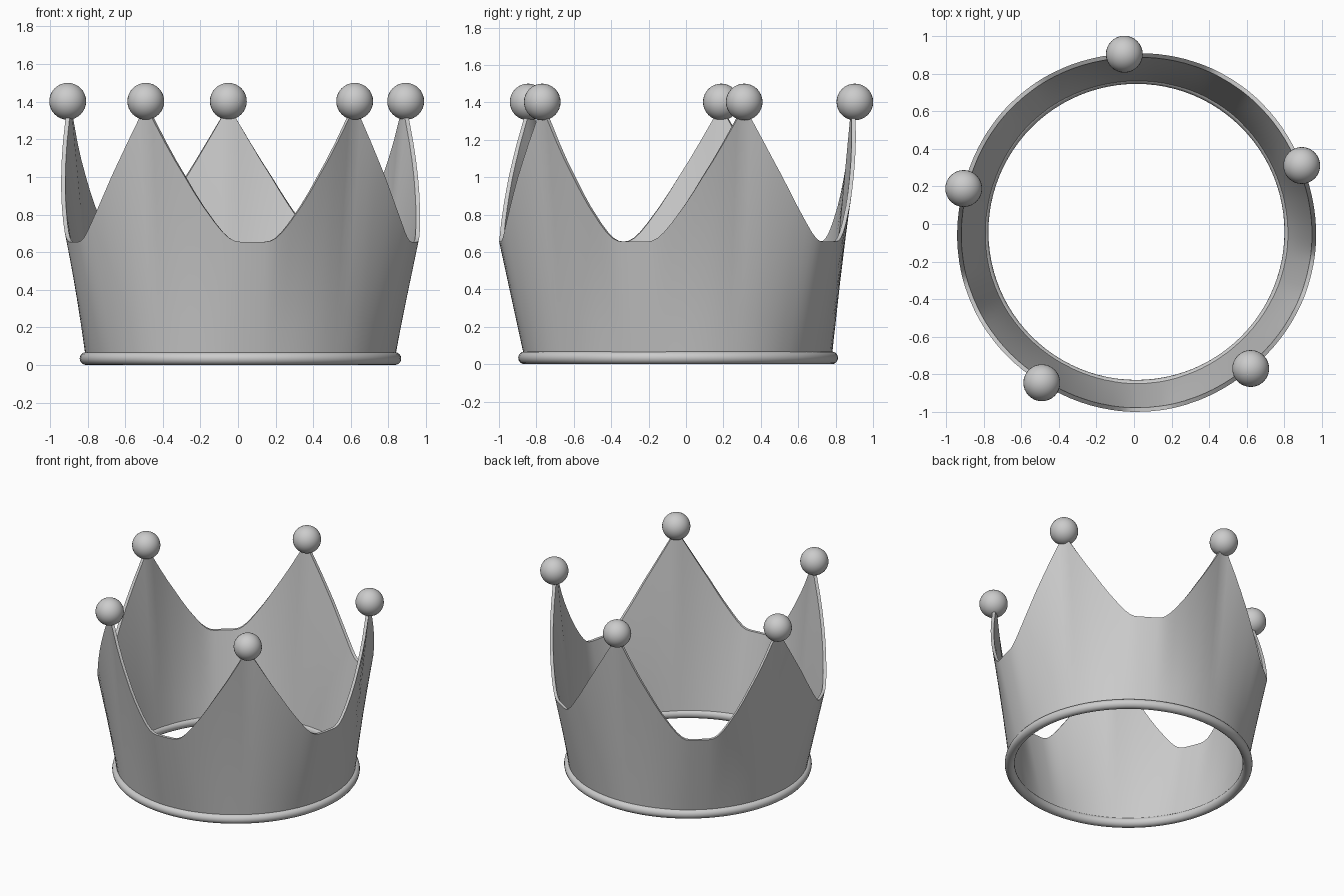
import bpy, bmesh, math

if "Cube" in bpy.data.objects:
    bpy.data.objects.remove(bpy.data.objects["Cube"])

CX, CY = 0.013, -0.042          # centre of the crown ring
PEAKS = [93.9 + 72 * k for k in range(5)]
R_BASE, R_TOP, THICK, Z_BASE = 0.822, 0.957, 0.022, 0.034

# rim height against angle from a peak, from peak to mid-valley
RIM = [(0, 1.375), (2.5, 1.31), (7, 1.185), (10.5, 1.09), (14, 1.0), (17, 0.92),
       (20, 0.845), (24, 0.755), (26.5, 0.705), (28.5, 0.675), (30.2, 0.66),
       (32, 0.655), (36, 0.655)]


def finish(obj, name, angle=35):
    obj.name = name
    bpy.ops.object.select_all(action='DESELECT')
    obj.select_set(True)
    bpy.context.view_layer.objects.active = obj
    bpy.ops.object.shade_smooth_by_angle(angle=math.radians(angle))
    return obj


# crown wall: straight flared columns from the base circle up to the rim
sector = [(-a, z) for a, z in reversed(RIM[1:])] + RIM[:-1]
columns = [(p + a, z) for p in PEAKS for a, z in sector]
ROWS = 5
bm = bmesh.new()
loops = []
for ang, ztop in columns:
    c, s = math.cos(math.radians(ang)), math.sin(math.radians(ang))
    # the tips lean in very slightly compared with the valleys
    rtop = R_TOP - 0.008 * max(0, (ztop - 0.655) / 0.72)
    outer, inner = [], []
    for i in range(ROWS + 1):
        t = i / ROWS
        r = R_BASE + (rtop - R_BASE) * t
        z = Z_BASE + (ztop - Z_BASE) * t
        outer.append(bm.verts.new((CX + r * c, CY + r * s, z)))
        inner.append(bm.verts.new((CX + (r - THICK) * c, CY + (r - THICK) * s, z)))
    loops.append(outer + inner[::-1])
n = len(loops)
for k in range(n):
    a, b = loops[k], loops[(k + 1) % n]
    for i in range(len(a)):
        j = (i + 1) % len(a)
        bm.faces.new((a[i], b[i], b[j], a[j]))
bmesh.ops.recalc_face_normals(bm, faces=bm.faces)
mesh = bpy.data.meshes.new("crown_wall")
bm.to_mesh(mesh)
bm.free()
wall = bpy.data.objects.new("crown_wall", mesh)
bpy.context.collection.objects.link(wall)
finish(wall, "crown_wall")

# rolled band around the base
bpy.ops.mesh.primitive_torus_add(location=(CX, CY, 0.034), major_radius=0.821,
                                 minor_radius=0.034, major_segments=96, minor_segments=16)
finish(bpy.context.object, "base_band", 60)

# a ball on every tip
for k, p in enumerate(PEAKS):
    a = math.radians(p)
    bpy.ops.mesh.primitive_uv_sphere_add(
        segments=32, ring_count=16, radius=0.098,
        location=(CX + 0.947 * math.cos(a), CY + 0.947 * math.sin(a), 1.402))
    finish(bpy.context.object, f"tip_ball_{k + 1}", 60)
